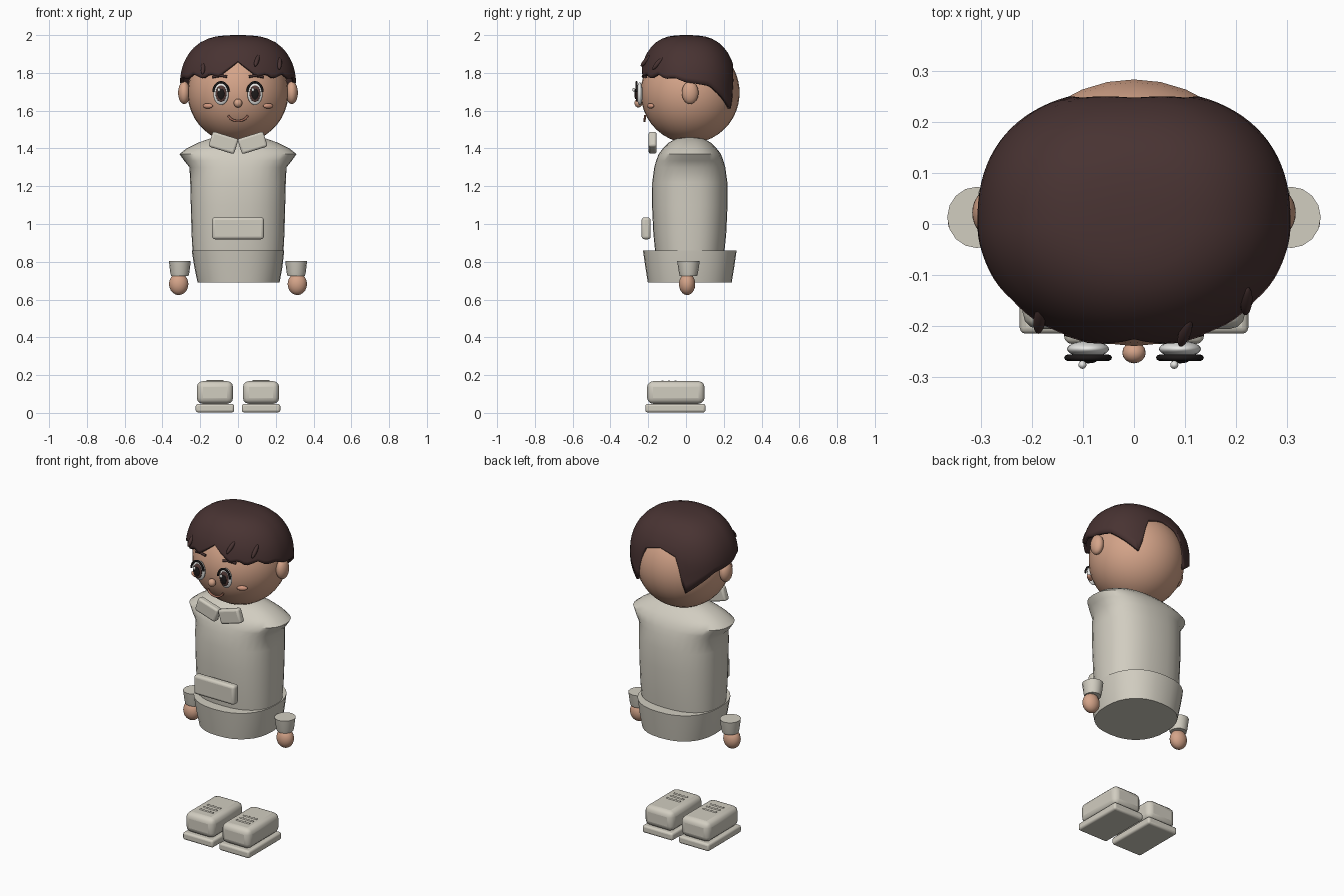
import bpy, bmesh, math
from mathutils import Vector

if "Cube" in bpy.data.objects:
    bpy.data.objects.remove(bpy.data.objects["Cube"])


def material(name, rgb):
    m = bpy.data.materials.new(name)
    m.diffuse_color = (*rgb, 1)
    m.use_nodes = True
    m.node_tree.nodes["Principled BSDF"].inputs["Base Color"].default_value = m.diffuse_color
    return m


SKIN = material("skin", (0.66, 0.37, 0.25))
CLOTH = material("cloth", (0.64, 0.61, 0.53))
HAIR = material("hair brown", (0.065, 0.033, 0.032))
WHITE = material("eye white", (0.82, 0.82, 0.8))
IRIS = material("iris brown", (0.09, 0.045, 0.04))
BLACK = material("pupil black", (0.012, 0.01, 0.01))
CHEEK = material("cheek", (0.64, 0.31, 0.21))
MOUTH = material("mouth", (0.38, 0.16, 0.11))


def finish(ob, name, mat, angle=40):
    ob.name = name
    ob.data.materials.clear()
    ob.data.materials.append(mat)
    bpy.ops.object.select_all(action='DESELECT')
    ob.select_set(True)
    bpy.context.view_layer.objects.active = ob
    bpy.ops.object.shade_smooth_by_angle(angle=math.radians(angle))
    return ob


def mesh_object(name, verts, faces, mat, angle=40):
    me = bpy.data.meshes.new(name)
    me.from_pydata(verts, [], faces)
    bm = bmesh.new()
    bm.from_mesh(me)
    bmesh.ops.recalc_face_normals(bm, faces=bm.faces)
    bm.to_mesh(me)
    bm.free()
    ob = bpy.data.objects.new(name, me)
    bpy.context.collection.objects.link(ob)
    return finish(ob, name, mat, angle)


def ball(name, loc, radii, mat, seg=24, rot=(0, 0, 0)):
    bpy.ops.mesh.primitive_uv_sphere_add(segments=seg, ring_count=seg * 2 // 3, location=loc, rotation=rot)
    ob = bpy.context.object
    ob.scale = radii
    return finish(ob, name, mat, 60)


def box(name, loc, size, bevel, mat, rot=(0, 0, 0)):
    bpy.ops.mesh.primitive_cube_add(size=1, location=loc, rotation=rot)
    ob = bpy.context.object
    for v in ob.data.vertices:
        v.co = Vector([c * s for c, s in zip(v.co, size)])
    b = ob.modifiers.new("bevel", 'BEVEL')
    b.width, b.segments = bevel, 3
    return finish(ob, name, mat)


def tube(name, pts, r, mat):
    cu = bpy.data.curves.new(name, 'CURVE')
    cu.dimensions = '3D'
    cu.bevel_depth, cu.bevel_resolution, cu.use_fill_caps = r, 2, True
    sp = cu.splines.new('POLY')
    sp.points.add(len(pts) - 1)
    for p, q in zip(sp.points, pts):
        p.co = (*q, 1)
    ob = bpy.data.objects.new(name, cu)
    bpy.context.collection.objects.link(ob)
    bpy.ops.object.select_all(action='DESELECT')
    ob.select_set(True)
    bpy.context.view_layer.objects.active = ob
    bpy.ops.object.convert(target='MESH')
    return finish(bpy.context.object, name, mat, 60)


def power(v, e):
    return math.copysign(abs(v) ** e, v)


def loft(name, rings, mat, seg=32, n=2.0, angle=40):
    """Rings of (z, rx, ry, cx, cy), superelliptic, capped at both ends."""
    verts, faces = [], []
    for z, rx, ry, cx, cy in rings:
        for i in range(seg):
            t = 2 * math.pi * i / seg
            verts.append((cx + rx * power(math.cos(t), 2 / n), cy + ry * power(math.sin(t), 2 / n), z))
    for k in range(len(rings) - 1):
        for i in range(seg):
            j = (i + 1) % seg
            faces.append((k * seg + i, k * seg + j, (k + 1) * seg + j, (k + 1) * seg + i))
    faces.append(tuple(range(seg))[::-1])
    faces.append(tuple(range((len(rings) - 1) * seg, len(rings) * seg)))
    return mesh_object(name, verts, faces, mat, angle)


def lerp_table(table, a):
    for (a0, z0), (a1, z1) in zip(table, table[1:]):
        if a <= a1:
            return z0 + (z1 - z0) * (a - a0) / (a1 - a0)
    return table[-1][1]


# Head, ears, nose
ball("head", (0, 0.022, 1.695), (0.267, 0.262, 0.267), SKIN, 32)
ball("nose", (0, -0.252, 1.64), (0.023, 0.021, 0.023), SKIN, 16)
for s in (-1, 1):
    ball("ear", (s * 0.285, 0.022, 1.695), (0.032, 0.044, 0.06), SKIN)

# Hair cap: hem height varies round the head (0 = front, 180 = back)
HEM = [(0, 1.862), (20, 1.78), (30, 1.795), (38, 1.77), (52, 1.795), (62, 1.77), (75, 1.775), (90, 1.75),
       (115, 1.73), (135, 1.67), (154, 1.605), (158, 1.73), (164, 1.82), (180, 1.85)]


def hair_width(z):
    u = max(0, (z - 1.75) / 0.25)
    return max(0, 1 - u ** 1.9) ** (1 / 3)


def hair_point(deg, z, f):
    t = math.radians(deg)
    e = 1.0 if math.cos(t) > 0 else 2 / 2.4
    ry = 0.245 if math.cos(t) > 0 else 0.264
    return (0.307 * f * power(math.sin(t), e), -ry * f * power(math.cos(t), e), z)


N, M = 90, 5
verts, faces = [(0, 0, 2.0)], []
caps = [0.2, 0.38, 0.52, 0.65, 0.76, 0.84, 0.9]
rows = len(caps) + M
for i in range(N):
    deg = 360 * i / N
    low = lerp_table(HEM, min(deg, 360 - deg))
    levels = [1.75 + 0.25 * (1 - f ** 3) ** (1 / 1.9) for f in caps]
    levels += [levels[-1] + (low - levels[-1]) * k / M for k in range(1, M + 1)]
    verts += [hair_point(deg, z, hair_width(z)) for z in levels]
for i in range(N):
    a, b = 1 + i * rows, 1 + ((i + 1) % N) * rows
    faces.append((0, a, b))
    faces += [(a + k, a + k + 1, b + k + 1, b + k) for k in range(rows - 1)]
hair = mesh_object("hair", verts, faces, HAIR, 50)
sol = hair.modifiers.new("thickness", 'SOLIDIFY')
sol.thickness, sol.offset = 0.018, -1

# Small tufts lying on the fringe
for x, z, tilt in ((-0.185, 1.825, 0.1), (0.1, 1.865, 0.3), (0.22, 1.85, 0.05)):
    f = hair_width(z)
    y = -0.245 * f * math.sqrt(1 - (x / (0.307 * f)) ** 2)
    ball("hair_tuft", (x, y - 0.002, z), (0.012, 0.012, 0.042), HAIR, 12, (-0.7, tilt, 0))

# Face details
for s in (-1, 1):
    x = s * 0.09
    ball("eye_white", (x, -0.245, 1.69), (0.041, 0.016, 0.06), WHITE)
    ball("iris", (x, -0.26, 1.69), (0.029, 0.008, 0.044), IRIS)
    ball("pupil", (x, -0.267, 1.688), (0.018, 0.006, 0.028), BLACK)
    ball("eye_glint", (x - 0.011, -0.276, 1.71), (0.008, 0.008, 0.01), WHITE, 12)
    arc = [math.radians(5 + 170 * k / 14) for k in range(15)]
    tube("eyelash", [(x + 0.041 * math.cos(t), -0.262, 1.695 + 0.056 * math.sin(t)) for t in arc], 0.006, BLACK)
    tube("eyebrow", [(s * 0.058, -0.228, 1.78), (s * 0.09, -0.226, 1.786), (s * 0.135, -0.212, 1.778)],
         0.007, HAIR)
    ball("cheek", (s * 0.16, -0.188, 1.625), (0.03, 0.014, 0.014), CHEEK, 16, (0, 0, s * 0.5))
smile = [math.radians(200 + 140 * k / 12) for k in range(13)]
tube("mouth", [(0.055 * math.cos(t), -0.214 - 0.012 * math.sin(t) * -0.5, 1.59 + 0.045 * math.sin(t))
               for t in smile], 0.006, MOUTH)

# Shirt body with pointed shoulders
body = [(0.84, 0.24, 0.182), (0.95, 0.246, 0.193), (1.1, 0.25, 0.2), (1.22, 0.253, 0.199), (1.3, 0.257, 0.188),
        (1.335, 0.285, 0.178), (1.37, 0.31, 0.165), (1.4, 0.272, 0.142), (1.43, 0.212, 0.112),
        (1.452, 0.15, 0.075), (1.462, 0.09, 0.04)]
loft("shirt_body", [(z, rx, ry, 0, 0.02) for z, rx, ry in body], CLOTH, 32, 2.4)

# Hips below the shirt
loft("hips", [(0.69, 0.217, 0.222, 0.003, 0.02), (0.77, 0.233, 0.235, 0.002, 0.02),
              (0.86, 0.245, 0.248, 0, 0.02)], CLOTH, 32, 2.3)

# Collar flaps and front pocket
for s in (-1, 1):
    box("collar_flap", (s * 0.077, -0.177, 1.43), (0.142, 0.042, 0.084), 0.012, CLOTH, (0, -s * 0.3, 0))
box("pocket", (0, -0.211, 0.977), (0.274, 0.048, 0.116), 0.015, CLOTH)

# Cuffs, hands and shoes
for s in (-1, 1):
    loft("cuff", [(0.725, 0.046, 0.046, s * 0.308, 0.013), (0.745, 0.051, 0.051, s * 0.308, 0.013),
                  (0.805, 0.058, 0.06, s * 0.308, 0.013)], CLOTH, 16)
    ball("hand", (s * 0.314, 0.006, 0.682), (0.051, 0.043, 0.058), SKIN)
    box("shoe_sole", (s * 0.122, -0.056, 0.025), (0.204, 0.318, 0.045), 0.012, CLOTH)
    box("shoe_upper", (s * 0.122, -0.054, 0.108), (0.192, 0.304, 0.12), 0.032, CLOTH)
    for y in (-0.125, -0.09, -0.055):
        tube("shoe_lace", [(s * 0.122 - 0.045, y, 0.167), (s * 0.122 + 0.045, y, 0.167)], 0.006, CLOTH)
